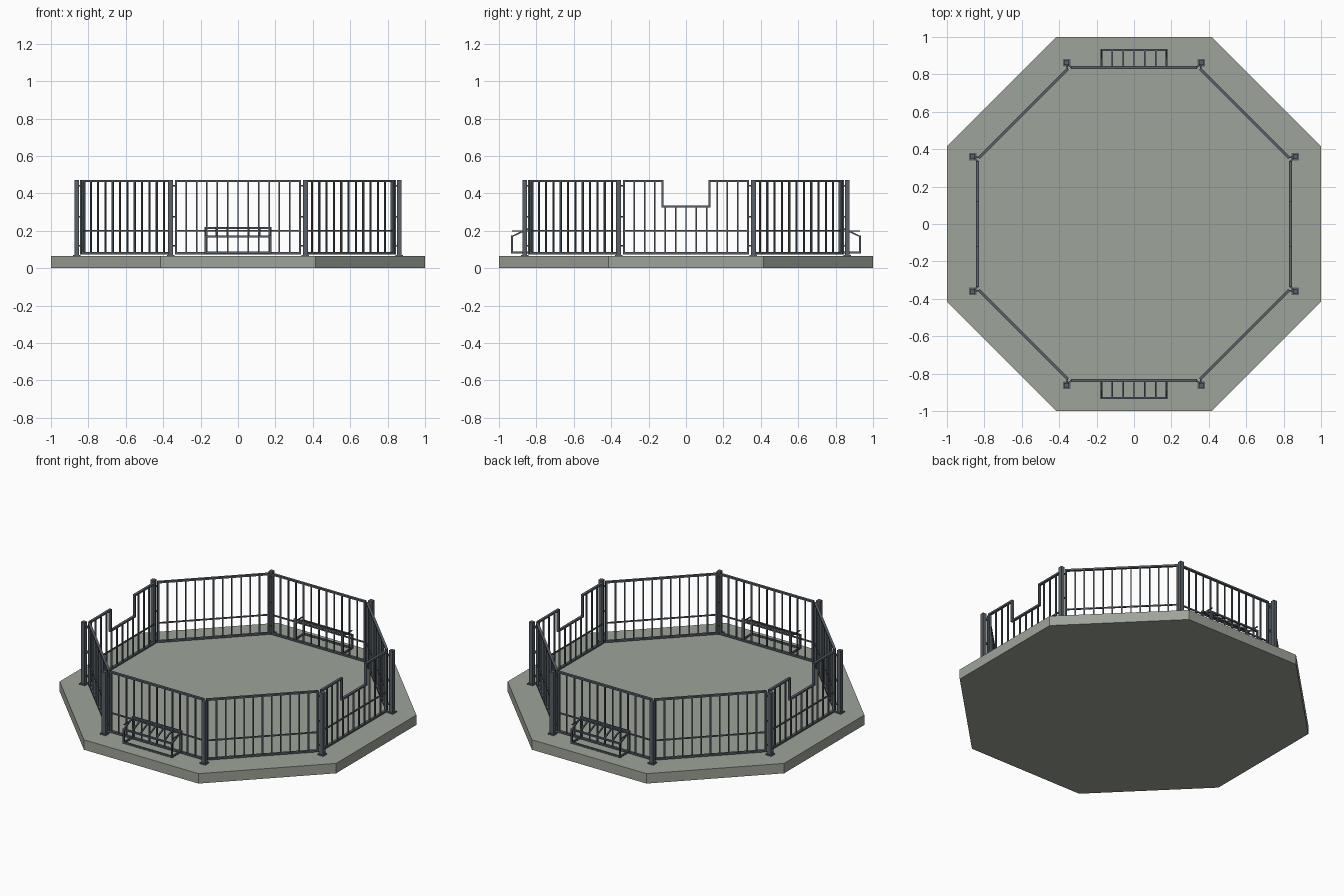
import bpy, bmesh
from math import pi, cos
from mathutils import Vector, Matrix

if "Cube" in bpy.data.objects:
    bpy.data.objects.remove(bpy.data.objects["Cube"])


def material(name, rgb):
    m = bpy.data.materials.new(name)
    m.diffuse_color = (*rgb, 1)
    m.use_nodes = True
    m.node_tree.nodes["Principled BSDF"].inputs["Base Color"].default_value = m.diffuse_color
    return m


STONE = material("stone", (0.34, 0.37, 0.32))
STEEL = material("steel", (0.10, 0.12, 0.14))


def beam(bm, p, q, w, d=None):
    """Square bar from p to q; w across the fence line (x or z), d in depth (y)."""
    p, q = Vector(p), Vector(q)
    axis = (q - p).normalized()
    side = Vector((1, 0, 0)) if abs(axis.x) < 0.7 else Vector((0, 0, 1))
    depth = axis.cross(side)
    rot = Matrix((side, depth, axis)).transposed().to_4x4()
    size = Matrix.Diagonal((w, d or w, (q - p).length, 1))
    bmesh.ops.create_cube(bm, size=1, matrix=Matrix.Translation((p + q) / 2) @ rot @ size)


def finish(bm, name, mat, angle=0):
    bmesh.ops.recalc_face_normals(bm, faces=bm.faces)
    me = bpy.data.meshes.new(name)
    bm.to_mesh(me)
    bm.free()
    ob = bpy.data.objects.new(name, me)
    ob.rotation_euler.z = angle
    me.materials.append(mat)
    bpy.context.collection.objects.link(ob)
    return ob


# Octagonal slab
BASE = 0.065
bpy.ops.mesh.primitive_cylinder_add(vertices=8, radius=1 / cos(pi / 8), depth=BASE,
                                    location=(0, 0, BASE / 2), rotation=(0, 0, pi / 8))
bpy.context.object.name = "octagonal_base"
bpy.context.object.data.materials.append(STONE)

# Fence panels, built along the front side and then turned into place
Y, HALF, LOW, MID, TOP = -0.836, 0.332, 0.08, 0.20, 0.467
NOTCH, NOTCH_Z = 0.126, 0.33
FW, FD, BAR = 0.011, 0.016, 0.008


def panel(name, angle, notched):
    bm = bmesh.new()
    outline = [(-HALF, LOW), (-HALF, TOP)]
    if notched:
        outline += [(-NOTCH, TOP), (-NOTCH, NOTCH_Z), (NOTCH, NOTCH_Z), (NOTCH, TOP)]
    outline += [(HALF, TOP), (HALF, LOW)]
    for (x0, z0), (x1, z1) in zip(outline, outline[1:] + outline[:1]):
        a, b = Vector((x0, Y, z0)), Vector((x1, Y, z1))
        e = (b - a).normalized() * FW / 2
        beam(bm, a - e, b + e, FW, FD)
    beam(bm, (-HALF, Y, MID), (HALF, Y, MID), BAR)
    for i in range(1, 12):
        x = -HALF + i * HALF / 6
        top = NOTCH_Z if notched and abs(x) < NOTCH else TOP
        beam(bm, (x, Y, LOW), (x, Y, top), BAR)
    finish(bm, name, STEEL, angle)


for i in range(8):
    panel(f"fence_panel_{i}", i * pi / 4, i in (2, 6))

# Corner posts with foot plates and hinge pins
for i, (sx, sy, swap) in enumerate((a, b, c) for a in (-1, 1) for b in (-1, 1) for c in (0, 1)):
    x, y = (0.862, 0.36) if swap else (0.36, 0.862)
    x, y = x * sx, y * sy
    bm = bmesh.new()
    beam(bm, (x, y, BASE), (x, y, 0.473), 0.026)
    beam(bm, (x, y, BASE), (x, y, BASE + 0.007), 0.04)
    for z in (0.12, 0.275, 0.44):
        ex, ey = (0.836, 0.334) if swap else (0.334, 0.836)
        beam(bm, (x, y, z), (ex * sx, ey * sy, z), 0.008)
        dx, dy = (0.832, 0.356) if swap else (0.356, 0.832)
        beam(bm, (x, y, z), (dx * sx, dy * sy, z), 0.008)
    finish(bm, f"corner_post_{i}", STEEL)

# Sloped racks hung outside the front and back panels
W, OUT = 0.174, -0.93
for name, angle in (("front_rack", 0), ("back_rack", pi)):
    bm = bmesh.new()
    for y, z in ((Y, 0.215), (OUT, 0.17), (OUT, 0.085)):
        beam(bm, (-W - 0.005, y, z), (W + 0.005, y, z), 0.01)
    for i in range(7):
        x = -W + i * W / 3
        beam(bm, (x, Y, 0.215), (x, OUT, 0.17), 0.008)
    for x in (-W, W):
        beam(bm, (x, OUT, 0.08), (x, OUT, 0.175), 0.01)
        beam(bm, (x, Y, 0.085), (x, OUT, 0.085), 0.01)
        beam(bm, (x, Y, 0.08), (x, Y, 0.22), 0.01)
        beam(bm, (x, Y, MID), (x, OUT, MID), 0.006)
    finish(bm, name, STEEL, angle)
